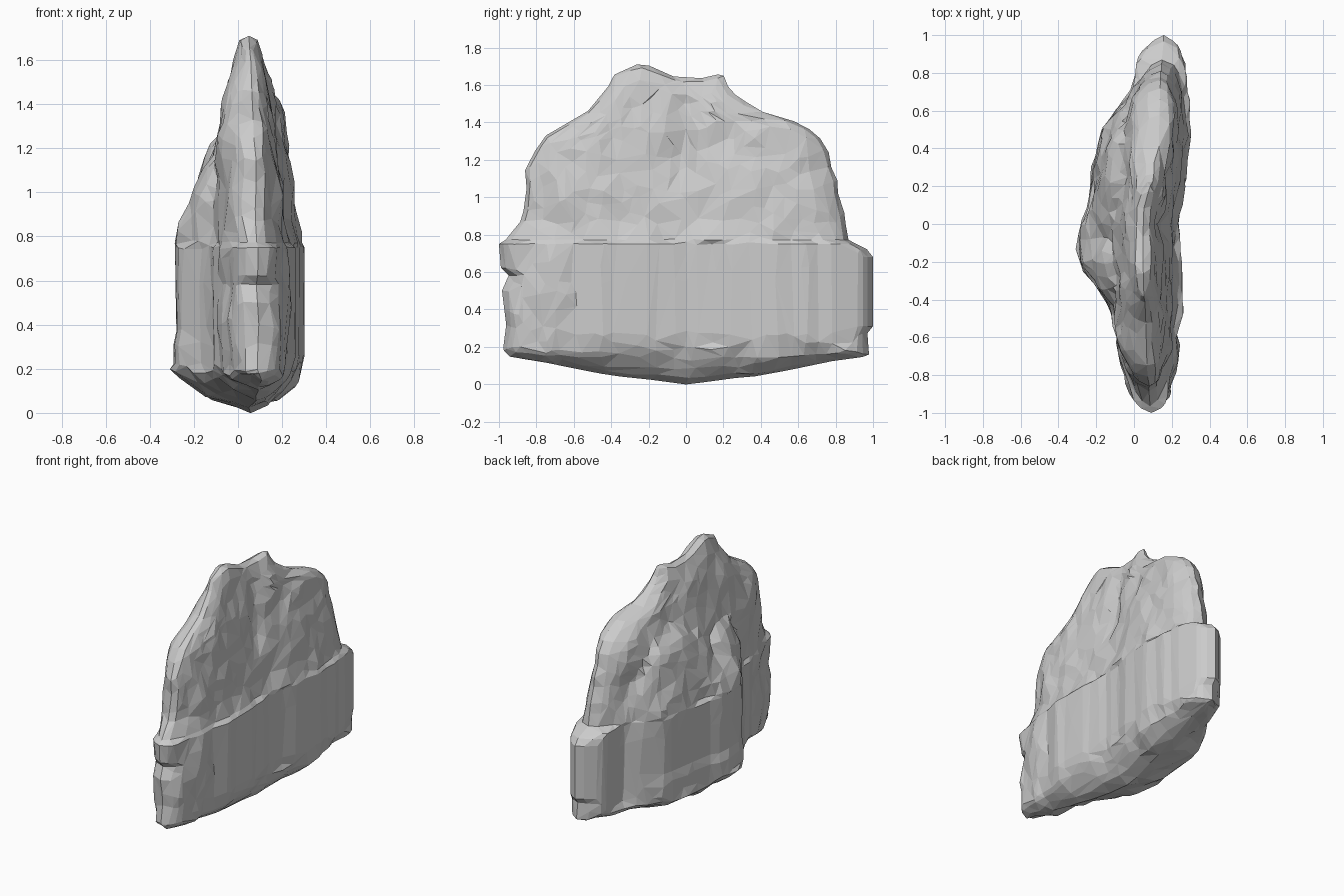
import bpy, bmesh, math
from mathutils import Vector, noise

if "Cube" in bpy.data.objects:
    bpy.data.objects.remove(bpy.data.objects["Cube"])


def lerp(table, t):
    """Piecewise linear lookup in a list of (key, value) pairs."""
    if t <= table[0][0]:
        return table[0][1]
    for (a, va), (b, vb) in zip(table, table[1:]):
        if t <= b:
            return va + (vb - va) * (t - a) / (b - a)
    return table[-1][1]


# Side silhouette: front and rear limits by height
Y_FRONT = [(.17, -.98), (.3, -.96), (.5, -.985), (.57, -.94), (.62, -.99), (.75, -1), (.78, -.95),
           (.9, -.87), (1.15, -.86), (1.3, -.78), (1.38, -.66), (1.45, -.55), (1.62, -.39)]
Y_REAR = [(.17, .98), (.27, .97), (.29, 1), (.7, 1), (.745, .93), (.765, .87), (1, .82),
          (1.2, .78), (1.3, .73), (1.4, .61), (1.46, .42), (1.55, .28), (1.62, .22)]
# Plan outlines by y: ridge line, right face, left slab, left bulge depth and height
RIDGE = [(-1, .09), (-.6, .06), (-.2, .05), (.1, .06), (.3, .1), (.6, .13), (1, .16)]
RIGHT = [(-1, .15), (-.9, .18), (-.7, .22), (-.45, .26), (0, .235), (.2, .27), (.5, .3), (.85, .27), (1, .21)]
LEFT = [(-1, .03), (-.85, -.04), (-.5, -.11), (0, -.11), (.4, -.07), (.7, -.01), (.9, .04), (1, .1)]
BULGE = [(-.48, 0), (-.4, .05), (-.3, .13), (-.2, .19), (-.05, .19), (.1, .15), (.5, .13), (.6, .08), (.7, 0)]
BULGE_TOP = [(-.45, .85), (-.35, 1.12), (-.22, 1.17), (-.08, 1.08), (.05, 1.17), (.22, 1.28),
             (.4, 1.25), (.55, 1.1), (.7, .8)]
# Taper of the two faces by height
R_TAPER = [(.17, .88), (.25, 1), (.75, 1), (.775, .92), (.87, .8), (1.05, .7), (1.2, .6), (1.35, .5),
           (1.5, .4), (1.58, .28), (1.64, .15)]
L_TAPER = [(.17, .95), (.75, 1), (.775, .96), (1.25, .9), (1.5, .6), (1.58, .45), (1.64, .3)]
# Bottom keel height by distance from the middle
KEEL = [(0, 0), (.2, .03), (.4, .05), (.63, .095), (.8, .13), (1, .155)]

N = 46
LEVELS = [.18, .22, .27, .31, .37, .43, .49, .54, .58, .62, .68, .72, .75, .772, .82, .87, .92, .97,
          1.02, 1.06, 1.11, 1.16, 1.21, 1.26, 1.31, 1.36, 1.41, 1.46, 1.51, 1.56, 1.6, 1.635]


def face_x(y, z, edge, side):
    c = lerp(RIDGE, y)
    if side > 0:
        groove = .025 * math.exp(-((y + .02) / .06) ** 2) * min(max((z - .9) * 3, 0), 1) * (z < 1.55)
        return c + ((lerp(RIGHT, y) - c) * lerp(R_TAPER, z) - groove) * edge
    x = c + (lerp(LEFT, y) - c) * lerp(L_TAPER, z) * edge
    top = lerp(BULGE_TOP, y)
    room = min(max((top - z) / .35, 0), 1) ** .5
    if z > .35:
        room *= .92
    return x - lerp(BULGE, y) * room


def rock_point(k, z):
    """Point k around the ring at height z."""
    side = 1 if k <= N else -1
    u = k / N if side > 0 else (2 * N - k) / N
    u = .6 * u + .4 * (1 - math.cos(math.pi * u)) / 2
    a, b = lerp(Y_FRONT, z), lerp(Y_REAR, z)
    y = a + (b - a) * u
    d = min(y - a, b - y) / (.09 if z < .76 else .2)
    edge = math.sqrt(max(0, 1 - (1 - min(d, 1)) ** 2))
    x = face_x(y, z, edge, side)
    # Vertical streaks low down, craggy facets above and near the front end
    if .2 < z < .76 and y > -.62:
        n = noise.noise_vector(Vector((x * 9, y * 9, 3.1)))
        amp = .02
    else:
        n = noise.noise_vector(Vector((x * 5, y * 5, z * 4))) + \
            .5 * noise.noise_vector(Vector((x * 11, y * 11, z * 9)))
        amp = .03 if z < 1.55 else .015
    x += n.x * amp * (.4 + .6 * edge)
    y += n.y * amp * .5 * edge
    if z > .78:
        # ragged outer edge
        y += .02 * (1 - edge) * noise.noise(Vector((7.7, u * 3, z * 9)))
    # Twin peaks at the crown
    up = min(max((z - 1.34) / .28, 0), 1)
    zz = z + up * (.075 * math.exp(-((y + .24) / .13) ** 2) + .02 * math.exp(-((y - .17) / .06) ** 2)
                   - .02)
    if z < .2:
        zz += n.z * .03
    elif abs(z - .76) > .05:
        zz += n.z * .013 * (1 - up)
    return Vector((x, y, zz))


def close_ring(bm, ring, spine):
    """Bridge both halves of a ring to a line of verts along the middle."""
    for k in range(N):
        j = k + 1
        for f in ((ring[k], ring[j], spine[j], spine[k]),
                  (spine[k], spine[j], ring[(2 * N - j) % (2 * N)], ring[(2 * N - k) % (2 * N)])):
            bm.faces.new(list(dict.fromkeys(f)))


bm = bmesh.new()
rings = []


def keel_point(p, s):
    """Pull a rim point toward the keel line under the rock."""
    y = p.y * (.96 + .04 * s)
    x = (lerp(RIDGE, y) + .03) * (1 - s) + p.x * s
    depth = (1 - s ** 1.6) * (p.z - lerp(KEEL, abs(y)))
    wob = .03 * noise.noise(Vector((x * 7, y * 7, 1.3))) * (1 - abs(2 * s - 1))
    return Vector((x + wob, y, max(.002, p.z - depth + wob)))


# Rounded keel under the rock
rim = [rock_point(k, .17) for k in range(2 * N)]
for s in (.3, .55, .75, .9):
    rings.append([bm.verts.new(keel_point(p, s)) for p in rim])
# Stacked rings of the body
for z in LEVELS:
    rings.append([bm.verts.new(rock_point(k, z)) for k in range(2 * N)])
for lo, hi in zip(rings, rings[1:]):
    for k in range(2 * N):
        j = (k + 1) % (2 * N)
        bm.faces.new((lo[k], lo[j], hi[j], hi[k]))
# Close the keel and the crown
low, top = rings[0], rings[-1]
for ring, is_top in ((low, False), (top, True)):
    spine = [ring[0]]
    for k in range(1, N):
        mid = (ring[k].co + ring[2 * N - k].co) / 2
        mid.z = mid.z + .02 if is_top else max(0, lerp(KEEL, abs(mid.y)) - .004)
        spine.append(bm.verts.new(mid))
    spine.append(ring[N])
    close_ring(bm, ring, spine)
bmesh.ops.remove_doubles(bm, verts=bm.verts, dist=.003)
bmesh.ops.triangulate(bm, faces=bm.faces)
bmesh.ops.recalc_face_normals(bm, faces=bm.faces)

mesh = bpy.data.meshes.new("rock_slab")
bm.to_mesh(mesh)
bm.free()
rock = bpy.data.objects.new("rock_slab", mesh)
bpy.context.collection.objects.link(rock)

# Collapse into irregular flat facets
dec = rock.modifiers.new("facets", 'DECIMATE')
dec.ratio = .27
